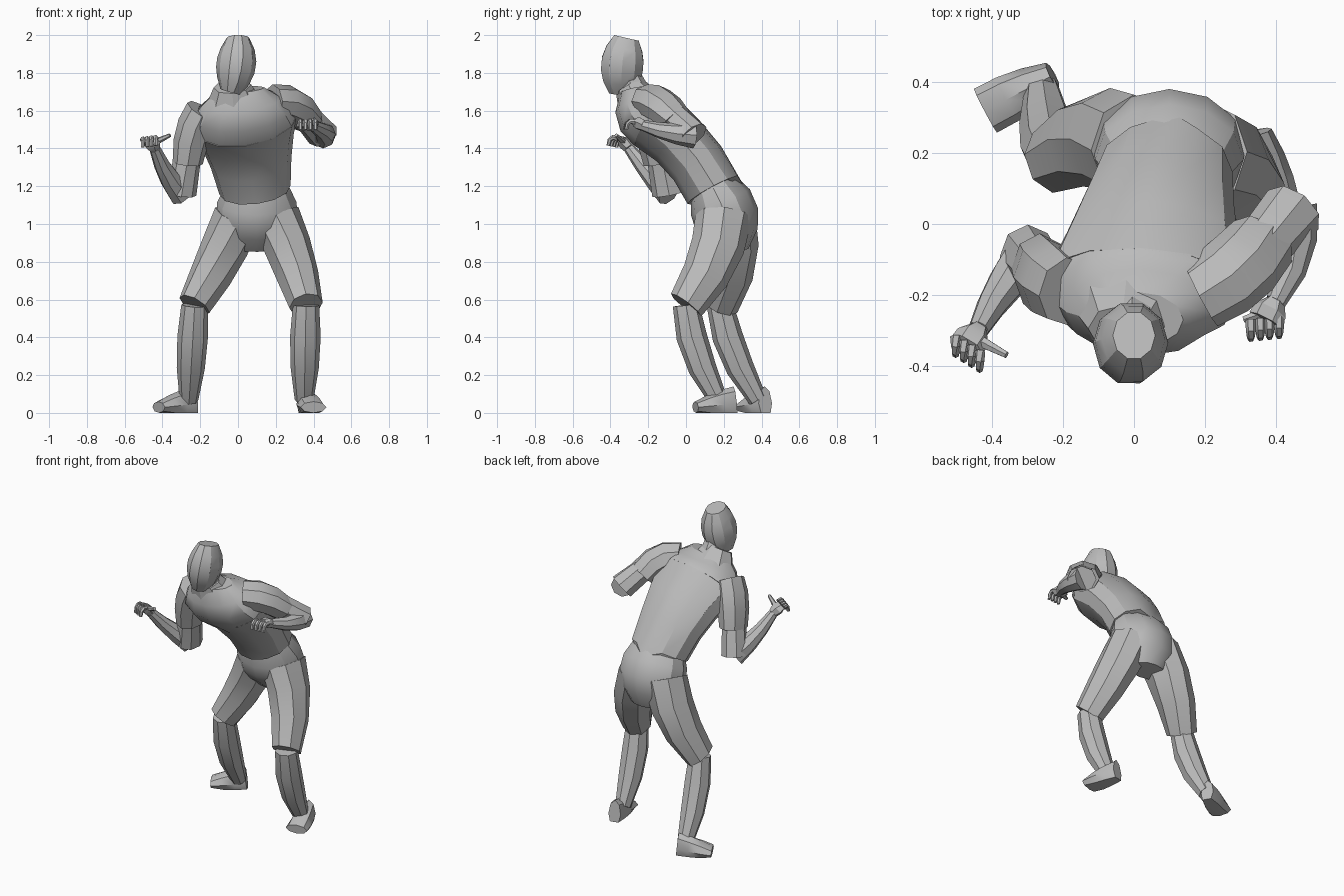
import bpy
import bmesh
from math import cos, sin, tau, radians
from mathutils import Vector

default_cube = bpy.data.objects.get("Cube")
if default_cube:
    bpy.data.objects.remove(default_cube, do_unlink=True)

# One plain grey for the whole figure
grey = bpy.data.materials.new("plain_grey")
grey.use_nodes = True
shade = (.5, .5, .5, 1)
grey.diffuse_color = shade
grey.node_tree.nodes["Principled BSDF"].inputs["Base Color"].default_value = shade

ACROSS = Vector((1, 0, 0))
UP = Vector((0, 0, 1))
STRAIGHT = Vector()


def mix(pair, t):
    """Blend from the first value of a pair to the second."""
    return pair[0] + (pair[1] - pair[0]) * t


def limb(name, start, end, wide, deep, bend=STRAIGHT, swell=0,
         side=ACROSS, steps=3, sides=8, tail=STRAIGHT):
    """Loft a faceted tube whose path bows by bend and whose girth bows by swell."""
    bm = bmesh.new()
    start, end, bend = Vector(start), Vector(end), Vector(bend)
    rings = []
    for step in range(steps + 1):
        t = step / steps
        bow = 4 * t * (1 - t)
        centre = start.lerp(end, t) + bend * bow
        along = (end - start + bend * (4 - 8 * t)).normalized()
        across = Vector(side)
        across = (across - along * across.dot(along)).normalized()
        outward = along.cross(across)
        width = mix(wide, t) + swell * bow
        depth = mix(deep, t) + swell * bow
        ring = []
        for corner in range(sides):
            angle = tau * corner / sides
            point = centre + across * width * cos(angle) + outward * depth * sin(angle)
            point.z = max(point.z, 0)
            ring.append(bm.verts.new(point))
        rings.append(ring)

    for lower, upper in zip(rings, rings[1:]):
        for corner in range(sides):
            following = (corner + 1) % sides
            bm.faces.new((lower[corner], lower[following],
                          upper[following], upper[corner]))
    bm.faces.new(rings[0])
    bm.faces.new(rings[-1])

    # The middle of the back hem may hang as a point
    rings[0][sides // 4].co += Vector(tail)
    bmesh.ops.recalc_face_normals(bm, faces=bm.faces[:])

    mesh = bpy.data.meshes.new(name)
    bm.to_mesh(mesh)
    bm.free()
    mesh.materials.append(grey)
    mesh.shade_smooth()
    mesh.set_sharp_from_angle(angle=radians(30))
    bpy.context.collection.objects.link(bpy.data.objects.new(name, mesh))


def build_leg(label, hip, knee, ankle, heel, toe):
    """Shorts leg, bare shin and a shoe flattened on the floor."""
    limb(label + "_shorts_leg", hip, knee, wide=(.13, .09), deep=(.15, .1),
         bend=(.01, .04, 0), swell=.01)
    limb(label + "_shin", knee, ankle, wide=(.07, .05), deep=(.07, .05),
         bend=(0, -.03, 0), swell=.02)
    foot_side = (Vector(toe) - Vector(heel)).cross(UP)
    limb(label + "_shoe", heel, toe, wide=(.04, .07), deep=(.09, .03),
         swell=.01, side=foot_side)


def build_arm(label, shoulder, elbow, wrist, side, arm_bend, forearm_bend):
    """Loose sleeve, bare upper arm and tapering forearm."""
    shoulder, elbow = Vector(shoulder), Vector(elbow)
    cuff = shoulder.lerp(elbow, .65) + Vector(arm_bend) / 2
    limb(label + "_sleeve", shoulder, cuff, wide=(.09, .08), deep=(.1, .1),
         bend=arm_bend, swell=.01, side=side)
    limb(label + "_upper_arm", shoulder, elbow, wide=(.06, .08), deep=(.06, .09),
         bend=arm_bend, side=side)
    limb(label + "_forearm", elbow, wrist, wide=(.07, .03), deep=(.07, .03),
         bend=forearm_bend, side=side)


def build_hand(label, wrist, knuckles, spread, thumb_tip):
    """Palm, four curled fingers and a thumb."""
    wrist, knuckles = Vector(wrist), Vector(knuckles)
    spread = Vector(spread).normalized()
    limb(label + "_palm", wrist, knuckles, wide=(.03, .05), deep=(.03, .02),
         swell=.01, side=spread, steps=2, sides=6)
    for finger, offset in enumerate((-.04, -.013, .013, .04)):
        root = knuckles + spread * offset
        limb(f"{label}_finger_{finger + 1}", root, root + Vector((0, -.05, -.04)),
             wide=(.016, .01), deep=(.016, .01), bend=(0, -.01, .02),
             side=spread, sides=6)
    limb(label + "_thumb", wrist.lerp(knuckles, .5), thumb_tip,
         wide=(.02, .01), deep=(.02, .01), side=UP, steps=2, sides=6)


# Head, neck and collar
limb("head", (-.04, -.34, 1.7), (0, -.315, 1.985), wide=(.055, .06), deep=(.07, .07),
     bend=(.01, -.01, 0), swell=.048, steps=5, sides=10)
limb("neck", (0, -.24, 1.64), (-.01, -.32, 1.8), wide=(.08, .06), deep=(.08, .07))
limb("collar", (-.02, -.25, 1.64), (-.03, -.3, 1.73), wide=(.15, .1), deep=(.12, .08))

# Shirt leaning forward, with a pointed tail at the back
chest = (.03, -.17, 1.55)
shoulder_tilt = (1, 0, .1)
limb("shirt_body", (.09, .15, 1.18), chest, wide=(.19, .29), deep=(.16, .17),
     bend=(0, .02, .02), swell=-.01, side=shoulder_tilt, sides=12,
     tail=(.03, .02, -.06))
limb("shirt_yoke", chest, (.01, -.27, 1.71), wide=(.29, .13), deep=(.17, .08),
     bend=(0, -.015, -.01), swell=.03, side=shoulder_tilt, sides=12)

# Shorts seat and both legs, the right one stepping back
limb("shorts_seat", (.1, .14, 1.2), (.1, .25, .86), wide=(.17, .12), deep=(.13, .08),
     bend=(0, .02, 0), swell=.07, steps=4, sides=12)
build_leg("right", hip=(0, .22, 1.04), knee=(-.23, .18, .57), ankle=(-.26, .38, .07),
          heel=(-.23, .42, .05), toe=(-.42, .32, .03))
build_leg("left", hip=(.2, .2, 1.04), knee=(.36, 0, .57), ankle=(.35, .17, .07),
          heel=(.35, .26, .05), toe=(.4, .05, .03))

# Right arm hanging with the hand raised
right_wrist = (-.44, -.3, 1.4)
build_arm("right", shoulder=(-.19, -.19, 1.6), elbow=(-.3, -.09, 1.16),
          wrist=right_wrist, side=ACROSS, arm_bend=(-.01, 0, .02),
          forearm_bend=(-.01, 0, -.01))
build_hand("right", right_wrist, knuckles=(-.47, -.34, 1.45), spread=(.8, -.5, .1),
           thumb_tip=(-.36, -.37, 1.47))

# Left arm with the elbow out and the forearm folded forward
left_wrist = (.4, -.22, 1.52)
build_arm("left", shoulder=(.19, -.2, 1.65), elbow=(.45, .04, 1.47),
          wrist=left_wrist, side=UP, arm_bend=(.01, -.01, .03),
          forearm_bend=(.03, 0, -.01))
build_hand("left", left_wrist, knuckles=(.37, -.27, 1.54), spread=(1, .1, 0),
           thumb_tip=(.31, -.27, 1.52))
